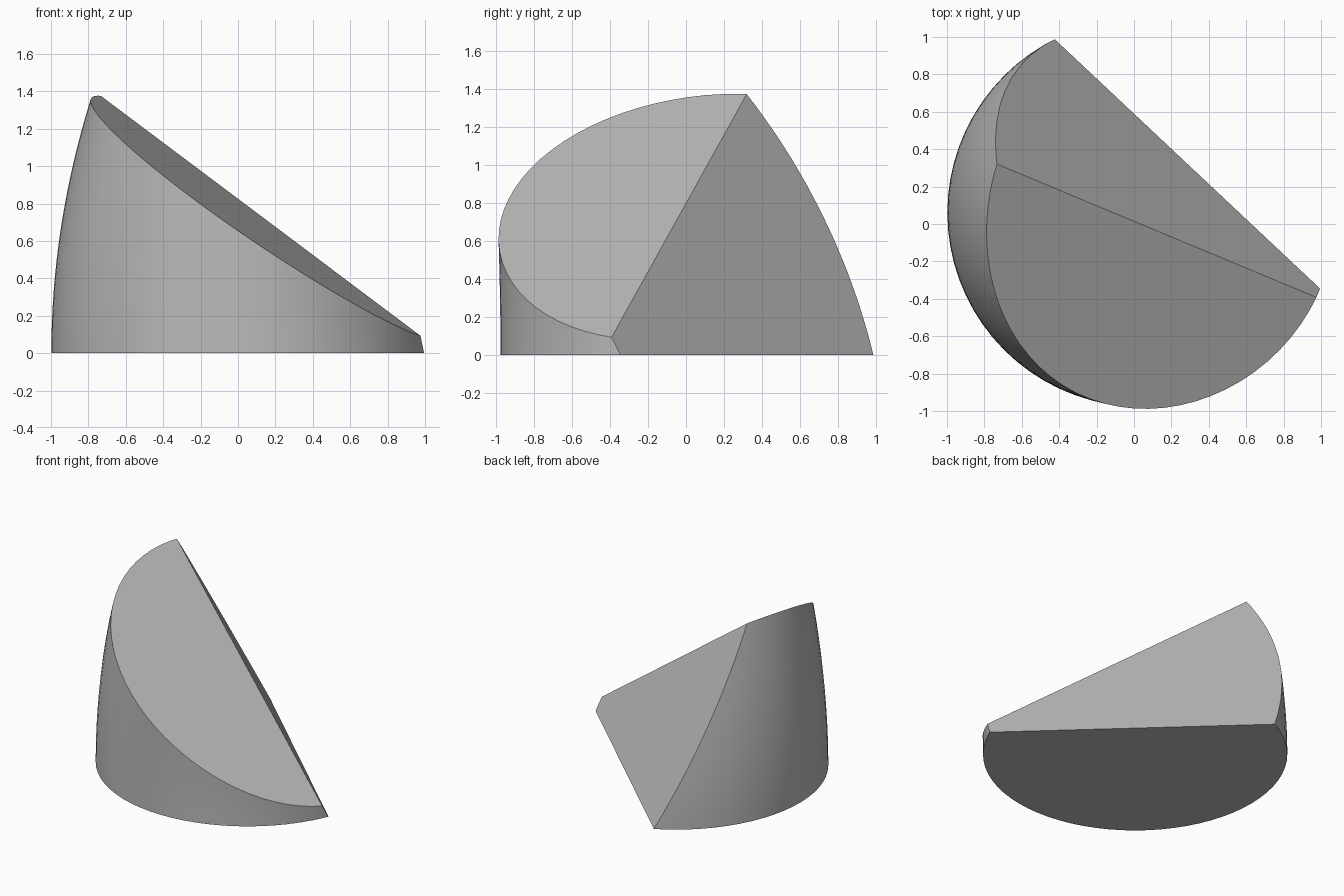
import bpy, bmesh, math
from mathutils import Vector

if "Cube" in bpy.data.objects:
    bpy.data.objects.remove(bpy.data.objects["Cube"], do_unlink=True)

SEGMENTS, LEVELS = 72, 28
RADIUS, HEIGHT = 1.038, 1.75
CENTRE = Vector((0.04, 0.06, 0))
BEND = Vector((0.97, -0.24, 0)) / 8.5      # sideways drift per height squared

# Gently bent round column, lofted from stacked circles
bm = bmesh.new()
rings = []
for i in range(LEVELS + 1):
    z = HEIGHT * i / LEVELS
    c = CENTRE + BEND * z * z + Vector((0, 0, z))
    rings.append([bm.verts.new(c + RADIUS * Vector((math.cos(a), math.sin(a), 0)))
                  for a in (2 * math.pi * k / SEGMENTS for k in range(SEGMENTS))])
for low, high in zip(rings, rings[1:]):
    for k in range(SEGMENTS):
        n = (k + 1) % SEGMENTS
        bm.faces.new((low[k], low[n], high[n], high[k]))
bm.faces.new(rings[0][::-1])
bm.faces.new(rings[-1])


def slice_off(point, normal):
    """Cut away everything on the normal side and cap the opening."""
    cut = bmesh.ops.bisect_plane(
        bm, geom=bm.verts[:] + bm.edges[:] + bm.faces[:], dist=1e-5,
        plane_co=point, plane_no=normal, clear_outer=True)
    edges = [g for g in cut["geom_cut"]
             if isinstance(g, bmesh.types.BMEdge) and g.is_valid and g.is_boundary]
    bmesh.ops.contextual_create(bm, geom=edges)


# Sloping top face, then the leaning back face
slice_off((-0.74, 0.32, 1.38), Vector((0.679, -0.171, 1)).normalized())
slice_off((1.0, -0.35, 0), Vector((0.685, 0.729, 0.508)).normalized())
bmesh.ops.recalc_face_normals(bm, faces=bm.faces[:])

mesh = bpy.data.meshes.new("cut_column")
bm.to_mesh(mesh)
bm.free()
column = bpy.data.objects.new("cut_column", mesh)
bpy.context.collection.objects.link(column)

# Plain grey
grey = bpy.data.materials.new("grey")
grey.use_nodes = True
colour = (0.5, 0.5, 0.5, 1)
grey.diffuse_color = colour
grey.node_tree.nodes["Principled BSDF"].inputs["Base Color"].default_value = colour
mesh.materials.append(grey)

# Smooth curved wall, sharp rims
bpy.ops.object.select_all(action="DESELECT")
column.select_set(True)
bpy.context.view_layer.objects.active = column
bpy.ops.object.shade_smooth_by_angle(angle=math.radians(20))
